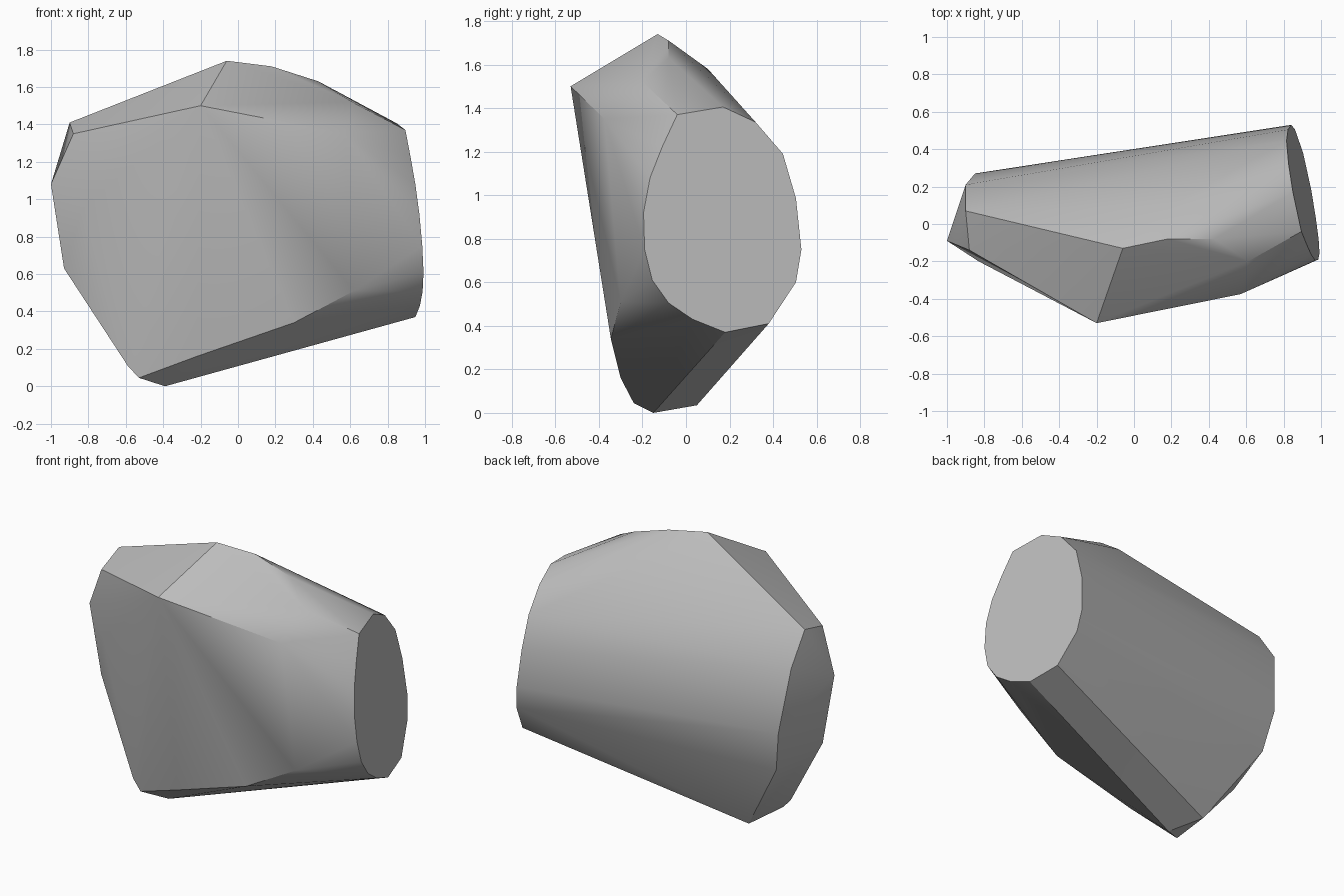
import bpy
import bmesh
import math
from mathutils import Vector

# Remove the default object
default_cube = bpy.data.objects.get("Cube")
if default_cube:
    bpy.data.objects.remove(default_cube, do_unlink=True)


def flat_material(name, value):
    """Plain grey material shown the same in viewport and render."""
    material = bpy.data.materials.new(name)
    material.use_nodes = True
    colour = (value, value, value, 1)
    material.diffuse_color = colour
    shader = material.node_tree.nodes["Principled BSDF"]
    shader.inputs["Base Color"].default_value = colour
    return material


def cap_point(y, z):
    """Place a rim point on the slightly tilted plane of the oval end."""
    return Vector((1.02 - .2 * y - .097 * z, y, z))


def hull_object(name, points, material):
    """Wrap points in a convex skin and merge the flat facets."""
    mesh = bpy.data.meshes.new(name)
    bm = bmesh.new()
    for point in points:
        bm.verts.new(point)
    result = bmesh.ops.convex_hull(bm, input=bm.verts[:])
    loose = [item for item in result["geom_interior"]
             if isinstance(item, bmesh.types.BMVert)]
    bmesh.ops.delete(bm, geom=loose, context="VERTS")
    bmesh.ops.dissolve_limit(bm, angle_limit=math.radians(1),
                             verts=bm.verts[:], edges=bm.edges[:])
    bmesh.ops.recalc_face_normals(bm, faces=bm.faces[:])
    bm.to_mesh(mesh)
    bm.free()
    mesh.materials.append(material)
    obj = bpy.data.objects.new(name, mesh)
    bpy.context.collection.objects.link(obj)
    return obj


# Rim of the flat oval end, as y and z
oval_rim = [
    (-.04, 1.37), (.17, 1.405), (.32, 1.335), (.445, 1.19),
    (.505, .985), (.53, .75), (.505, .6), (.38, .41),
    (.18, .37), (.03, .43), (-.08, .505), (-.155, .61),
    (-.19, .75), (-.195, .92), (-.165, 1.08), (-.11, 1.22),
]

# Ridge along the top
top_ridge = [
    (-.06, -.13, 1.74), (.18, -.08, 1.71), (.43, -.08, 1.63),
    (.2, .1, 1.58), (.61, -.2, 1.52),
]

# Pointed brow on the front
front_brow = [(-.2, -.53, 1.5), (.57, -.375, 1.35)]

# Narrow end opposite the oval
narrow_end = [
    (-.9, .07, 1.41), (-.88, -.14, 1.35), (-1, -.09, 1.08),
    (-.93, -.07, .63), (-.83, -.2, .95), (-.9, .21, 1.21),
    (-.85, .27, .8), (-.8, .22, .53), (-.68, .1, .28),
]

# Lower edge and keel
lower_keel = [
    (-.59, -.23, .11), (-.53, -.24, .045), (-.39, -.15, 0),
    (-.485, .05, .035), (-.22, -.3, .16), (.3, -.345, .34),
    (.62, -.3, .51),
]

# Build the faceted stone body
stone_grey = flat_material("stone grey", .5)
rim_points = [cap_point(y, z) for y, z in oval_rim]
stone = hull_object(
    "stone_body",
    rim_points + top_ridge + front_brow + narrow_end + lower_keel,
    stone_grey,
)

# Smooth the gentle facets and keep the hard creases
bpy.ops.object.select_all(action="DESELECT")
stone.select_set(True)
bpy.context.view_layer.objects.active = stone
bpy.ops.object.shade_smooth_by_angle(angle=math.radians(30))
